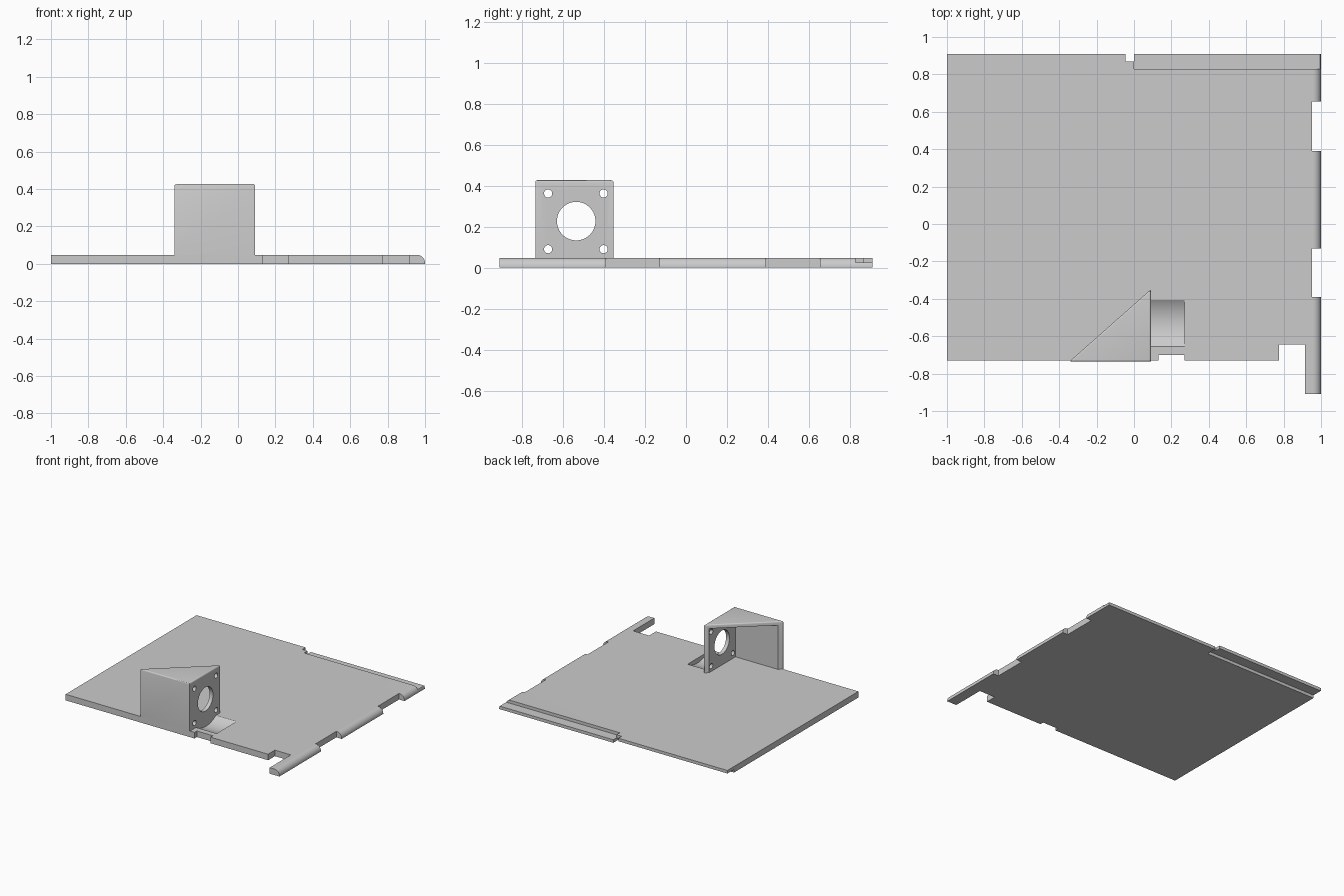
import bpy, bmesh, math
from mathutils import Vector

if "Cube" in bpy.data.objects:
    bpy.data.objects.remove(bpy.data.objects["Cube"])

T = 0.048          # plate thickness
HALF = 0.024       # lap joint level
grey = bpy.data.materials.new("light grey")
grey.diffuse_color = (0.6, 0.6, 0.6, 1)
grey.use_nodes = True
grey.node_tree.nodes["Principled BSDF"].inputs["Base Color"].default_value = grey.diffuse_color


def prism(name, pts, offset):
    """Extrude a closed 3D outline along an offset vector."""
    bm = bmesh.new()
    face = bm.faces.new([bm.verts.new(p) for p in pts])
    ext = bmesh.ops.extrude_face_region(bm, geom=[face])
    moved = [g for g in ext["geom"] if isinstance(g, bmesh.types.BMVert)]
    bmesh.ops.translate(bm, verts=moved, vec=Vector(offset))
    bmesh.ops.recalc_face_normals(bm, faces=bm.faces)
    me = bpy.data.meshes.new(name)
    bm.to_mesh(me)
    bm.free()
    me.materials.append(grey)
    ob = bpy.data.objects.new(name, me)
    bpy.context.collection.objects.link(ob)
    return ob


def box(x0, x1, y0, y1, z0=-0.1, z1=0.1):
    return prism("box_cutter", [(x0, y0, z0), (x1, y0, z0), (x1, y1, z0), (x0, y1, z0)],
                 (0, 0, z1 - z0))


def rod(x0, x1, y, z, r, n):
    """Cylinder cutter lying along x."""
    pts = [(x0, y + r * math.cos(2 * math.pi * i / n), z + r * math.sin(2 * math.pi * i / n))
           for i in range(n)]
    return prism("round_cutter", pts, (x1 - x0, 0, 0))


def cut(ob, cutters):
    for c in cutters:
        c.hide_render = True
        m = ob.modifiers.new("cut", 'BOOLEAN')
        m.operation, m.solver, m.object = 'DIFFERENCE', 'EXACT', c
    bpy.context.view_layer.update()
    deps = bpy.context.evaluated_depsgraph_get()
    me = bpy.data.meshes.new_from_object(ob.evaluated_get(deps))
    ob.modifiers.clear()
    ob.data = me
    for c in cutters:
        bpy.data.objects.remove(c, do_unlink=True)


def smooth(ob):
    bpy.ops.object.select_all(action='DESELECT')
    ob.select_set(True)
    bpy.context.view_layer.objects.active = ob
    bpy.ops.object.shade_smooth_by_angle(angle=math.radians(30))


# Base plate: section with a rounded right edge, run from front to back
R = 0.043
arc = [(1 - R + R * math.cos(a), -0.91, T - R + R * math.sin(a))
       for a in (math.pi / 2 * i / 12 for i in range(13))]
plate = prism("base_plate", [(-1, -0.91, 0), (1, -0.91, 0)] + arc + [(-1, -0.91, T)],
              (0, 1.82, 0))
cut(plate, [
    box(-1.1, 0.78, -1.1, -0.73),             # front edge, leaving the tongue
    box(0.775, 0.915, -1.1, -0.645),          # slot beside the tongue
    box(0.13, 0.27, -0.8, -0.70),             # shallow front notch
    box(0.953, 1.1, 0.39, 0.655),             # right edge notches
    box(0.953, 1.1, -0.39, -0.13),
    box(-0.045, 0.0, 0.87, 1.1),              # back notch
    box(0.0, 1.1, 0.828, 1.1, HALF, 0.1),     # lap joint, upper step
    box(-1.1, 0.0, 0.828, 1.1, -0.1, HALF),   # lap joint, lower step
    rod(0.09, 0.27, -0.53, 0.227, 0.218, 96), # curved clearance trough
])
smooth(plate)

# Triangular motor bracket with softened top and tips
X0, X1, Y0, Y1, H, W = -0.345, 0.09, -0.735, -0.35, 0.427, 0.03
bracket = prism("motor_bracket", [(X0, Y0, T), (X1, Y0, T), (X1, Y1, T)], (0, 0, H - T))
bm = bmesh.new()
bm.from_mesh(bracket.data)
edges = []
for e in bm.edges:
    a, b = (v.co for v in e.verts)
    top = min(a.z, b.z) > H - 0.001
    tip = abs(a.z - b.z) > 0.1 and not (a.x > X1 - 0.001 and a.y < Y0 + 0.001)
    if top or tip:
        edges.append(e)
bmesh.ops.bevel(bm, geom=edges, offset=0.009, segments=4, profile=0.5, affect='EDGES')
bm.to_mesh(bracket.data)
bm.free()

# Hollow the inside, open towards the sloping side, then drill the holes
hollow = prism("hollow_cutter", [(X0 - 0.6, Y0 + W, -0.1), (X1 - W, Y0 + W, -0.1),
                                 (X1 - W, Y1 + 0.4, -0.1), (X0 - 0.6, Y1 + 0.4, -0.1)],
               (0, 0, H - W + 0.1))
drills = [rod(0.0, 0.2, -0.536, 0.227, 0.094, 64)]
for y in (-0.673, -0.402):
    for z in (0.09, 0.362):
        drills.append(rod(0.0, 0.2, y, z, 0.02, 24))
cut(bracket, [hollow] + drills)
smooth(bracket)
